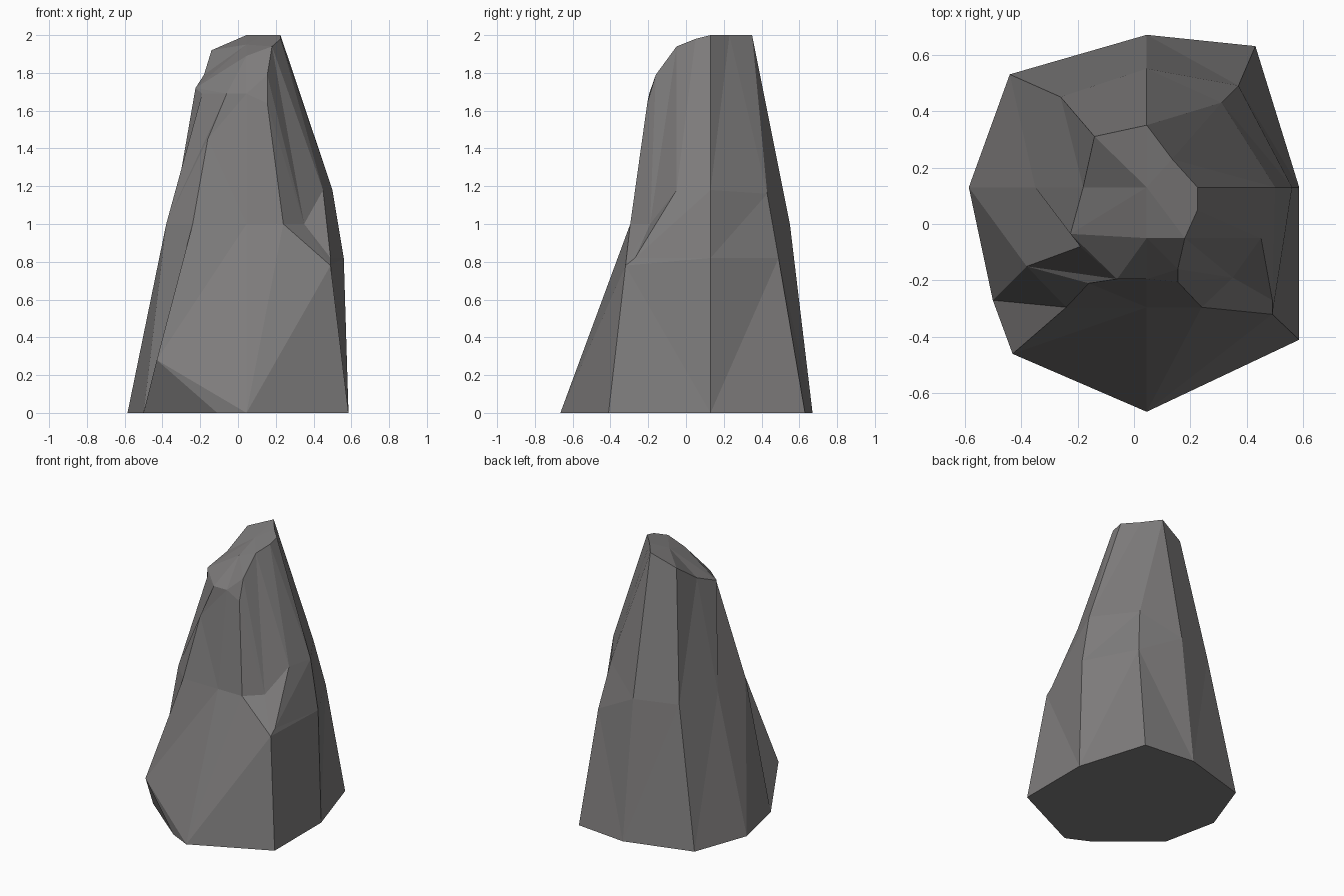
import bpy, bmesh

if "Cube" in bpy.data.objects:
    bpy.data.objects.remove(bpy.data.objects["Cube"])

# Ridge lines of the rock, each running from the ground up to the rim,
# ordered clockwise from the back (seen from above)
back_ridges = [
    [(.045, .67, 0), (.045, .55, 1), (.045, .35, 2)],
    [(.43, .63, 0), (.37, .49, .82), (.31, .43, 1.16), (.135, .23, 2)],
]
right_ridges = [
    [(.585, .13, 0), (.56, .13, .82), (.50, .13, 1.18), (.225, .13, 2)],
    [(.585, -.41, 0), (.49, -.32, .78), (.49, -.27, .82), (.45, -.05, 1.18), (.225, .05, 1.98)],
]
front_ridges = [
    [(.585, -.41, 0), (.49, -.32, .78), (.35, -.19, 1), (.18, -.05, 1.94)],
    [(.585, -.41, 0), (.49, -.32, .78), (.24, -.295, 1), (.155, -.205, 1.64),
     (.155, -.16, 1.79), (.18, -.05, 1.94)],
    [(.045, -.665, 0), (.045, -.295, 1), (.045, -.195, 1.69), (.045, -.05, 1.89)],
    [(-.11, -.59, 0), (-.43, -.46, .28), (-.24, -.295, 1), (-.16, -.21, 1.45),
     (-.06, -.195, 1.69), (.045, -.05, 1.89)],
]
left_ridges = [
    [(-.50, -.27, 0), (-.38, -.15, 1), (-.19, -.08, 1.69), (-.225, -.035, 1.72)],
    [(-.585, .13, 0), (-.35, .13, 1), (-.18, .13, 1.79)],
    [(-.44, .53, 0), (-.26, .45, 1), (-.14, .31, 1.92)],
]
ridges = back_ridges + right_ridges + front_ridges + left_ridges
peak = (.045, .13, 1.95)

bm = bmesh.new()
verts = {}


def vert(p):
    if p not in verts:
        verts[p] = bm.verts.new(p)
    return verts[p]


def face(*points):
    unique = list(dict.fromkeys(points))
    if len(unique) > 2:
        bm.faces.new([vert(p) for p in unique])


def stitch(a, b):
    """Fill between two neighbouring ridges, always climbing the lower one."""
    i = j = 0
    while i < len(a) - 1 or j < len(b) - 1:
        za = a[i + 1][2] if i < len(a) - 1 else 9
        zb = b[j + 1][2] if j < len(b) - 1 else 9
        if za <= zb:
            face(a[i], a[i + 1], b[j])
            i += 1
        else:
            face(a[i], b[j + 1], b[j])
            j += 1


# Sides and sloping top
for a, b in zip(ridges, ridges[1:] + ridges[:1]):
    stitch(a, b)
    face(a[-1], peak, b[-1])

# Underside
face(*[r[0] for r in ridges])

bmesh.ops.recalc_face_normals(bm, faces=bm.faces)
bmesh.ops.dissolve_limit(bm, angle_limit=0.03, verts=bm.verts, edges=bm.edges)
mesh = bpy.data.meshes.new("rock")
bm.to_mesh(mesh)
bm.free()

stone = bpy.data.materials.new("grey_stone")
stone.diffuse_color = (.21, .203, .203, 1)
stone.use_nodes = True
stone.node_tree.nodes["Principled BSDF"].inputs["Base Color"].default_value = stone.diffuse_color
mesh.materials.append(stone)
rock = bpy.data.objects.new("rock", mesh)
bpy.context.collection.objects.link(rock)
